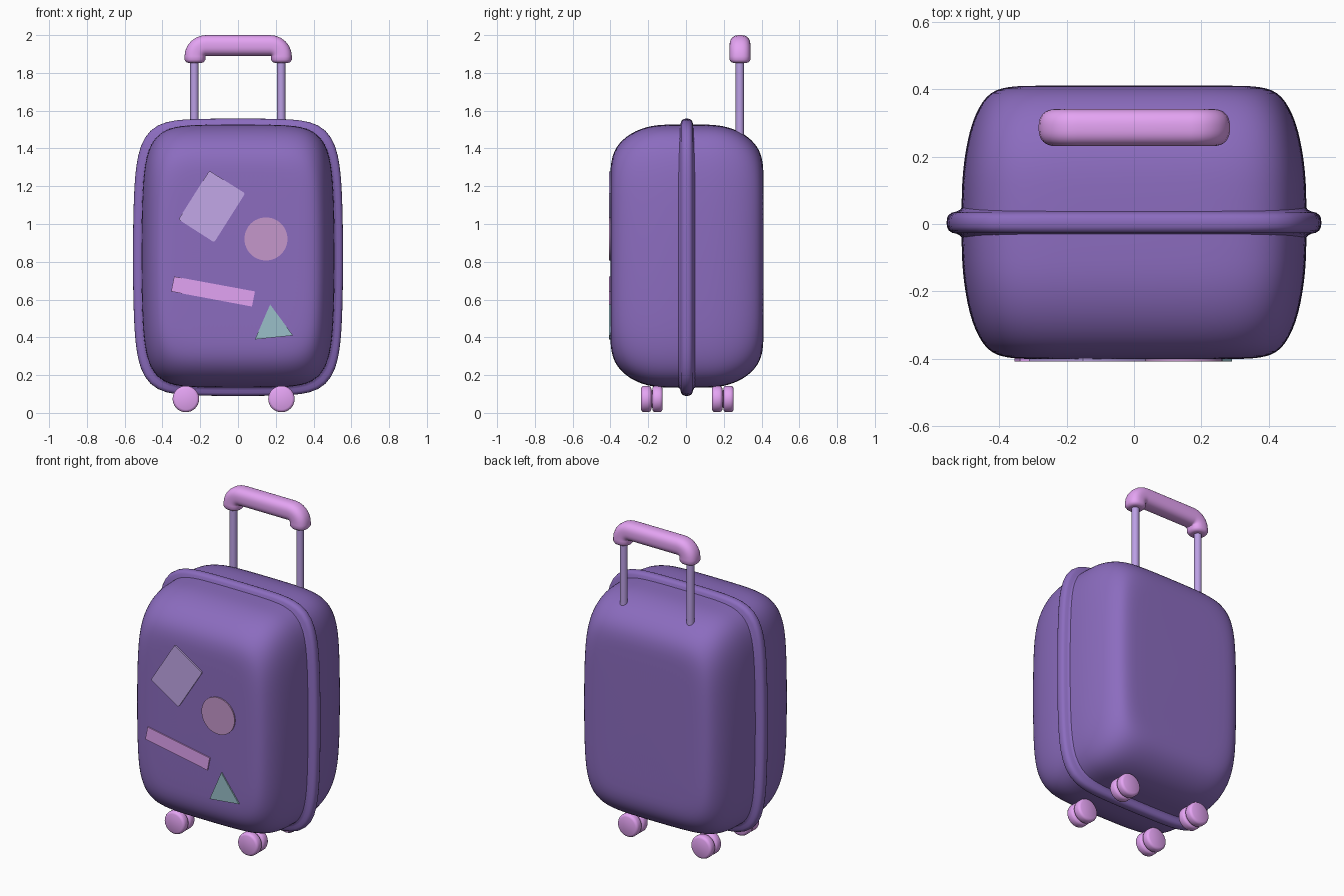
import bpy, bmesh
from math import cos, sin, pi, radians
from mathutils import Vector

if "Cube" in bpy.data.objects:
    bpy.data.objects.remove(bpy.data.objects["Cube"])


def material(name, rgb):
    m = bpy.data.materials.new(name)
    m.diffuse_color = (*rgb, 1)
    m.use_nodes = True
    m.node_tree.nodes["Principled BSDF"].inputs["Base Color"].default_value = m.diffuse_color
    return m


PURPLE = material("purple", (0.26, 0.15, 0.52))
PINK = material("pink", (0.78, 0.37, 0.90))
LILAC = material("lilac", (0.50, 0.35, 0.78))
PALE = material("pale_lilac", (0.54, 0.39, 0.80))
ROSE = material("rose", (0.56, 0.31, 0.60))
ORCHID = material("orchid", (0.76, 0.37, 0.90))
TEAL = material("teal", (0.32, 0.52, 0.58))


def oval(centre, u, v, a, b, n=2.0, count=96, bulge=0.0):
    """Superellipse ring spanned by u and v; bulge bows its sides outward."""
    pts = []
    for i in range(count):
        t = 2 * pi * i / count
        c, s = cos(t), sin(t)
        r = (abs(c / a) ** n + abs(s / b) ** n) ** (-1 / n)
        p, q = c * r, s * r
        p, q = p * (1 - bulge * (q / b) ** 2), q * (1 - .3 * bulge * (p / a) ** 2)
        pts.append(Vector(centre) + Vector(u) * p + Vector(v) * q)
    return pts


def loft(name, rings, mat, cap=True, subsurf=0, angle=40):
    bm = bmesh.new()
    vs = [[bm.verts.new(p) for p in ring] for ring in rings]
    k = len(vs[0])
    for a, b in zip(vs, vs[1:]):
        for i in range(k):
            j = (i + 1) % k
            bm.faces.new((a[i], a[j], b[j], b[i]))
    if cap:
        bm.faces.new(vs[0])
        bm.faces.new(vs[-1])
    bmesh.ops.recalc_face_normals(bm, faces=bm.faces)
    me = bpy.data.meshes.new(name)
    bm.to_mesh(me)
    bm.free()
    ob = bpy.data.objects.new(name, me)
    bpy.context.collection.objects.link(ob)
    me.materials.append(mat)
    bpy.ops.object.select_all(action='DESELECT')
    ob.select_set(True)
    bpy.context.view_layer.objects.active = ob
    bpy.ops.object.shade_smooth_by_angle(angle=radians(angle))
    if subsurf:
        mod = ob.modifiers.new("smooth", 'SUBSURF')
        mod.levels = mod.render_levels = subsurf
    return ob


X, Y, Z = (1, 0, 0), (0, 1, 0), (0, 0, 1)

# Shell: half profile of (depth, half width, half height), mirrored
half = [(0.08, .512, .697), (0.15, .508, .695), (0.21, .500, .685),
        (0.27, .488, .664), (0.32, .471, .634), (0.36, .449, .596),
        (0.385, .425, .556), (0.398, .395, .515), (0.404, .355, .470),
        (0.406, .310, .420)]
full = [(-y, a, b) for y, a, b in reversed(half)] + half
loft("shell", [oval((0, 0.005 + y, 0.83), X, Z, a, b, 6.5, 112, .045)
               for y, a, b in full], PURPLE, subsurf=1, angle=60)

# Raised band around the seam
half = [(0, .044), (.013, .043), (.023, .038), (.030, .028), (.033, .014),
        (.038, .005), (.048, -.004), (.048, -.02)]
full = [(-y, d) for y, d in reversed(half[1:])] + half
loft("seam_band", [oval((0, 0.004 + y, 0.824), X, Z, .512 + d, .69 + d, 6.3, 112, .045)
                   for y, d in full], PURPLE, cap=False, angle=60)

# Telescopic rods
for side, x in (("left", -.231), ("right", .229)):
    loft(side + "_rod", [oval((x, .285, z), X, Y, .022, .022, count=24)
                         for z in (1.38, 1.90)], LILAC)

# Grip: squarish section swept along a bent path, mirrored
path = [(-.229, 1.853, 0, .036), (-.229, 1.857, 0, .047), (-.229, 1.869, 0, .055),
        (-.229, 1.888, 0, .055)]
for deg in range(15, 91, 15):
    t = radians(deg)
    path.append((-.169 - .06 * cos(t), 1.888 + .057 * sin(t), deg, .055))
path += [(-x, z, 180 - d, r) for x, z, d, r in reversed(path)]
rings = []
for x, z, deg, r in path:
    t = radians(deg)
    rings.append(oval((x + .001, .286, z), (cos(t), 0, -sin(t)), Y, r, r, 2.5, 40))
loft("grip", rings, PINK)

# Twin wheels, one grooved profile per corner
half = [(.002, .045), (.003, .057), (.008, .066), (.017, .070), (.043, .070),
        (.052, .066), (.057, .056)]
full = [(-y, r) for y, r in reversed(half)] + half
for end, y0 in (("front", -.181), ("back", .195)):
    for side, x in (("left", -.276), ("right", .230)):
        loft(f"{end}_{side}_wheel",
             [oval((x, y0 + y, .0735), X, Z, r, r, count=40) for y, r in full], PINK)


# Flat stickers on the front
def sticker(name, outline, mat):
    loft(name, [[Vector((x, y, z)) for x, z in outline] for y in (-.408, -.385)], mat)


def soften(pts, f=.04):
    out = []
    for i, p in enumerate(pts):
        p, a, b = Vector(p), Vector(pts[i - 1]), Vector(pts[(i + 1) % len(pts)])
        out += [p.lerp(a, f), p.lerp((a + b) / 2, f / 2), p.lerp(b, f)]
    return out


sticker("square_sticker", soften([(-.152, 1.282), (.038, 1.162), (-.126, .903),
                                  (-.315, 1.024)]), PALE)
sticker("round_sticker", [(.148 + .114 * cos(i * pi / 24), .921 + .114 * sin(i * pi / 24))
                          for i in range(48)], ROSE)
sticker("strip_sticker", [(-.338, .722), (.090, .643), (.074, .563), (-.354, .643)], ORCHID)
sticker("triangle_sticker", [(.170, .574), (.291, .41), (.090, .389)], TEAL)
